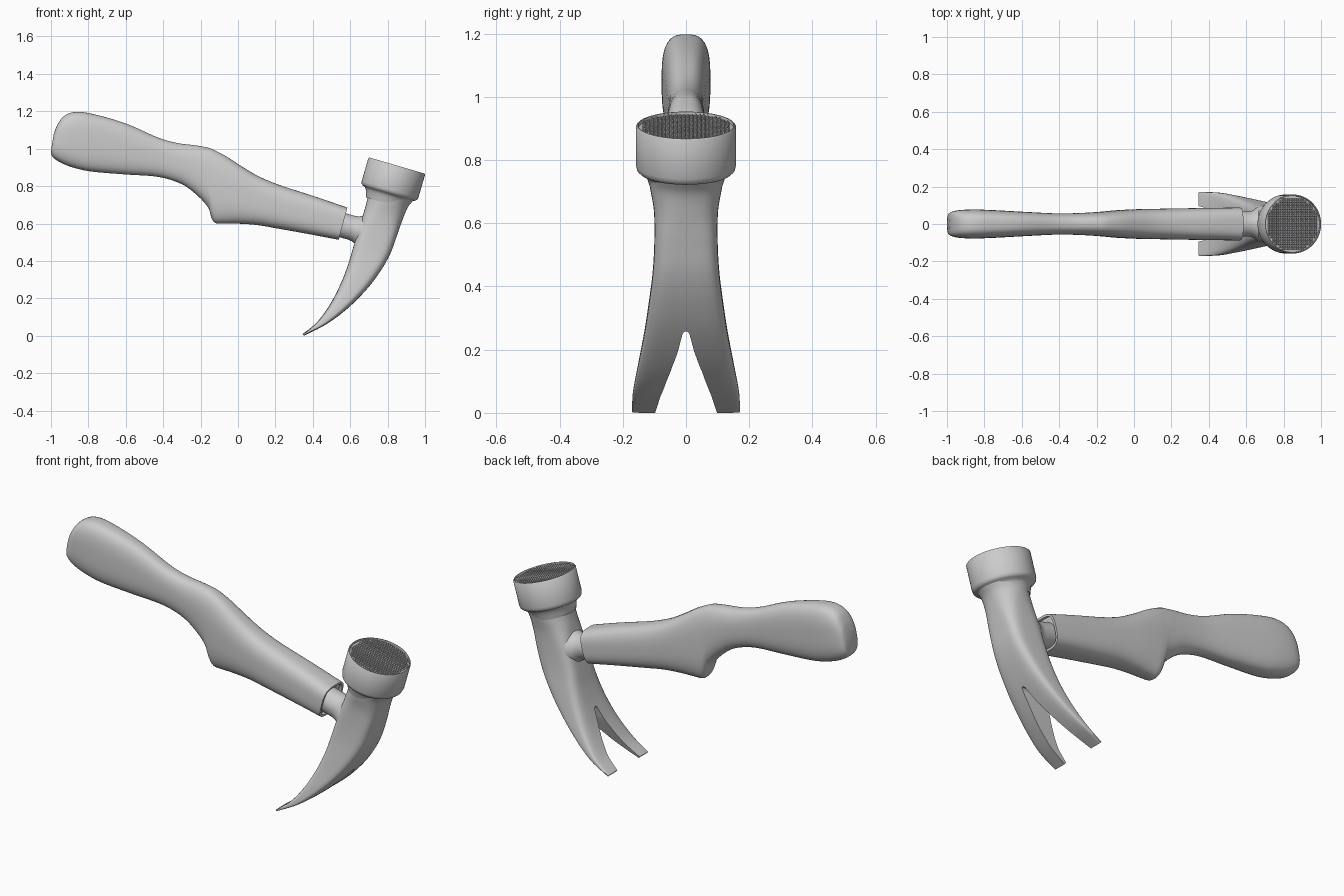
import bpy, bmesh, math
from mathutils import Vector, Matrix

if "Cube" in bpy.data.objects:
    bpy.data.objects.remove(bpy.data.objects["Cube"])


def finish(name, bm, angle=40):
    bmesh.ops.recalc_face_normals(bm, faces=bm.faces[:])
    me = bpy.data.meshes.new(name)
    bm.to_mesh(me)
    bm.free()
    ob = bpy.data.objects.new(name, me)
    bpy.context.collection.objects.link(ob)
    bpy.ops.object.select_all(action='DESELECT')
    ob.select_set(True)
    bpy.context.view_layer.objects.active = ob
    if angle:
        bpy.ops.object.shade_smooth_by_angle(angle=math.radians(angle))
    return ob


def skin(rings):
    """Closed tube through equal-length rings; returns bmesh and the last cap."""
    bm = bmesh.new()
    vs = [[bm.verts.new(p) for p in r] for r in rings]
    n = len(vs[0])
    for a, b in zip(vs, vs[1:]):
        for i in range(n):
            j = (i + 1) % n
            bm.faces.new((a[i], a[j], b[j], b[i]))
    bm.faces.new(vs[0])
    return bm, bm.faces.new(vs[-1])


def smooth_stations(st, steps):
    """Hermite interpolation, spaced by distance between stations."""
    t = [0.0]
    for a, b in zip(st, st[1:]):
        t.append(t[-1] + math.dist(a[:4], b[:4]))
    last = len(st) - 1

    def slope(i):
        a, b = max(i - 1, 0), min(i + 1, last)
        return [(q - p) / (t[b] - t[a]) for p, q in zip(st[a], st[b])]

    out = []
    for i in range(last):
        h, m0, m1 = t[i + 1] - t[i], slope(i), slope(i + 1)
        for k in range(steps):
            s = k / steps
            f = (2*s**3 - 3*s**2 + 1, (s**3 - 2*s**2 + s) * h,
                 3*s**2 - 2*s**3, (s**3 - s**2) * h)
            out.append([f[0]*p + f[1]*u + f[2]*q + f[3]*v
                        for p, u, q, v in zip(st[i], m0, st[i + 1], m1)])
    return out + [st[-1]]


def loft(st, steps=5, sides=40):
    """Stations: edge A x,z, edge B x,z, half width in y, squareness."""
    rings = []
    for ax, az, bx, bz, w, n in smooth_stations(st, steps):
        mid = Vector(((ax + bx) / 2, 0, (az + bz) / 2))
        half = Vector(((ax - bx) / 2, 0, (az - bz) / 2))
        ring = []
        for i in range(sides):
            a = 2 * math.pi * (i + 0.5) / sides
            c, s = math.cos(a), math.sin(a)
            u = math.copysign(abs(c) ** (2 / n), c)
            v = math.copysign(abs(s) ** (2 / n), s)
            ring.append(mid + half * u + Vector((0, w * v, 0)))
        rings.append(ring)
    return skin(rings)


def frame(origin, axis):
    return Matrix.Translation(origin) @ Vector(axis).to_track_quat('Z', 'Y').to_matrix().to_4x4()


def lathe(name, profile, mat, sides=64):
    rings = [[mat @ Vector((r * math.cos(2 * math.pi * i / sides),
                            r * math.sin(2 * math.pi * i / sides), h))
              for i in range(sides)] for r, h in profile]
    return finish(name, skin(rings)[0])


# Handle: contoured grip with finger stop, recessed socket at the head end
bm, cap = loft([
    (-0.985, 1.08, -0.998, 1.00, 0.042, 3),
    (-0.965, 1.13, -0.997, 0.965, 0.060, 3),
    (-0.93, 1.175, -0.965, 0.935, 0.072, 3),
    (-0.87, 1.197, -0.90, 0.905, 0.077, 3),
    (-0.78, 1.187, -0.80, 0.880, 0.076, 3),
    (-0.60, 1.135, -0.60, 0.862, 0.066, 2.8),
    (-0.42, 1.057, -0.42, 0.848, 0.057, 2.6),
    (-0.32, 1.03, -0.30, 0.810, 0.058, 2.5),
    (-0.24, 1.02, -0.22, 0.752, 0.062, 2.5),
    (-0.19, 1.012, -0.16, 0.685, 0.066, 2.6),
    (-0.15, 1.003, -0.14, 0.625, 0.069, 2.7),
    (-0.11, 0.985, -0.12, 0.602, 0.072, 2.8),
    (-0.06, 0.958, -0.08, 0.599, 0.075, 2.8),
    (0.02, 0.906, 0.00, 0.599, 0.079, 2.8),
    (0.11, 0.853, 0.10, 0.592, 0.081, 2.8),
    (0.22, 0.807, 0.20, 0.575, 0.083, 2.8),
    (0.42, 0.742, 0.38, 0.543, 0.086, 3),
    (0.585, 0.685, 0.538, 0.513, 0.088, 3.2)])
bmesh.ops.recalc_face_normals(bm, faces=bm.faces[:])
bmesh.ops.inset_individual(bm, faces=[cap], thickness=0.012, depth=0)
bmesh.ops.inset_individual(bm, faces=[cap], thickness=0.001, depth=-0.015)
finish("handle", bm)

# Metal neck joining handle and head
lathe("neck", [(0.066, -0.05), (0.066, 0.055), (0.069, 0.075), (0.077, 0.093),
               (0.088, 0.107), (0.092, 0.14)],
      frame((0.555, 0, 0.592), (0.963, 0, -0.27)))

# Head body sweeping down into the claw
head = finish("claw_head", loft([
    (0.70, 0.80, 0.945, 0.73, 0.122, 2),
    (0.692, 0.735, 0.91, 0.69, 0.114, 2.1),
    (0.675, 0.67, 0.88, 0.62, 0.102, 2.8),
    (0.645, 0.57, 0.85, 0.535, 0.100, 4),
    (0.612, 0.46, 0.815, 0.44, 0.105, 4.5),
    (0.585, 0.37, 0.765, 0.35, 0.116, 4.5),
    (0.545, 0.27, 0.69, 0.25, 0.131, 4.5),
    (0.49, 0.165, 0.585, 0.145, 0.151, 4.5),
    (0.42, 0.070, 0.47, 0.060, 0.168, 5),
    (0.345, 0.009, 0.352, 0.000, 0.171, 6)])[0], angle=0)

# Slot between the two claw prongs
half = [(0.005, 0.263), (0.011, 0.255), (0.016, 0.235), (0.026, 0.195), (0.042, 0.15),
        (0.061, 0.10), (0.081, 0.05), (0.098, 0.0), (0.108, -0.03)]
outline = half + [(-y, z) for y, z in reversed(half)]
cutter = finish("slot_cutter", skin([[(x, y, z + 0.06 * (0.6 - x) * max(z, 0) / 0.26)
                                      for y, z in outline] for x in (0.2, 0.9)])[0], angle=0)
cutter.hide_render = True
bpy.context.view_layer.objects.active = head
mod = head.modifiers.new("slot", 'BOOLEAN')
mod.operation, mod.solver, mod.object = 'DIFFERENCE', 'EXACT', cutter
bpy.ops.object.modifier_apply(modifier=mod.name)
bpy.data.objects.remove(cutter)
bpy.ops.object.select_all(action='DESELECT')
head.select_set(True)
bpy.ops.object.shade_smooth_by_angle(angle=math.radians(35))

# Striking end: round collar
face = frame((0.85, 0, 0.91), (0.28, 0, 0.96))
lathe("striking_collar", [(0.150, -0.010), (0.151, 0.0), (0.154, 0.0), (0.158, -0.005),
                          (0.158, -0.132), (0.155, -0.145), (0.147, -0.153),
                          (0.132, -0.158), (0.124, -0.170), (0.118, -0.19),
                          (0.112, -0.21)], face)

# Milled striking face: grid of small pyramids
bm = bmesh.new()
pitch, n = 0.0125, 12
for i in range(-n, n):
    for j in range(-n, n):
        cx, cy = (i + 0.5) * pitch, (j + 0.5) * pitch
        if math.hypot(cx, cy) > 0.143:
            continue
        tip = bm.verts.new(face @ Vector((cx, cy, 0)))
        base = [bm.verts.new(face @ Vector((cx + a * pitch / 2, cy + b * pitch / 2, -0.0098)))
                for a, b in ((-1, -1), (1, -1), (1, 1), (-1, 1))]
        for k in range(4):
            bm.faces.new((base[k], base[(k + 1) % 4], tip))
bmesh.ops.remove_doubles(bm, verts=bm.verts[:], dist=0.0005)
finish("striking_face", bm, angle=0)
